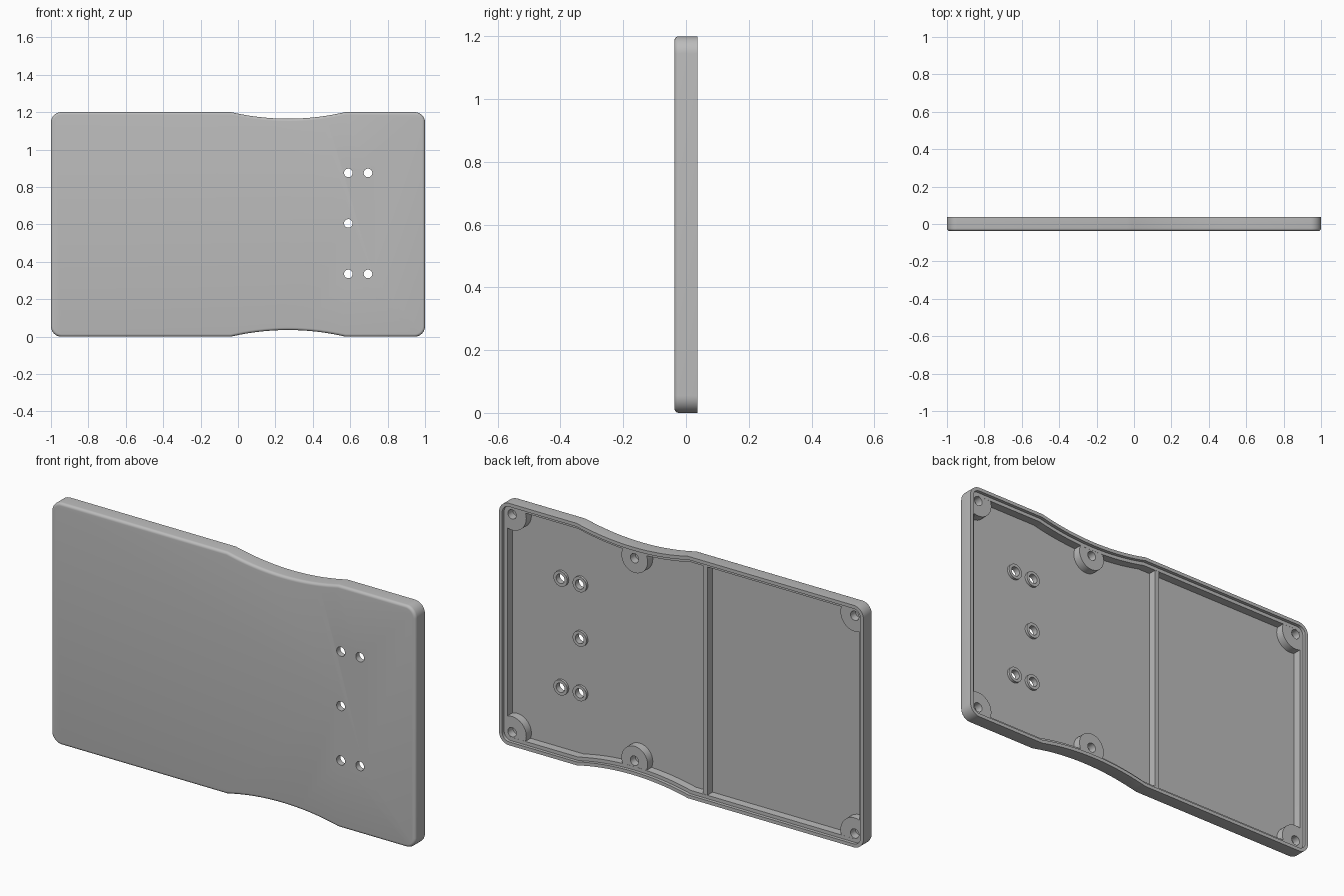
import bpy, bmesh, math
from mathutils import Vector

if "Cube" in bpy.data.objects:
    bpy.data.objects.remove(bpy.data.objects["Cube"], do_unlink=True)

grey = bpy.data.materials.new("plain_grey")
grey.use_nodes = True
grey.diffuse_color = (0.5, 0.5, 0.5, 1)
grey.node_tree.nodes["Principled BSDF"].inputs["Base Color"].default_value = (0.5, 0.5, 0.5, 1)

# Main dimensions
HEIGHT, BACK, FLOOR, LEDGE = 1.2, 0.037, -0.02, 0.021
CORNER, FILLET = 0.055, 0.014
WAIST_X, WAIST_HALF, WAIST_DEPTH = 0.268, 0.305, 0.035


def circle(cx, cz, r, n=32):
    return [Vector((cx + r * math.cos(2 * math.pi * i / n),
                    cz + r * math.sin(2 * math.pi * i / n))) for i in range(n)]


def outline():
    """Rounded rectangle with a shallow waist, counter-clockwise in x, z."""
    def corner(cx, cz, start):
        return [Vector((cx + CORNER * math.cos(math.radians(start + 9 * i)),
                        cz + CORNER * math.sin(math.radians(start + 9 * i)))) for i in range(11)]

    radius = (WAIST_HALF ** 2 + WAIST_DEPTH ** 2) / (2 * WAIST_DEPTH)
    waist = []
    for i in range(25):
        dx = WAIST_HALF * (i / 12 - 1)
        rise = math.sqrt(radius ** 2 - dx ** 2) - radius + WAIST_DEPTH
        waist.append(Vector((WAIST_X + dx, rise)))
    top = [Vector((p.x, HEIGHT - p.y)) for p in reversed(waist)]
    x, z = 1 - CORNER, HEIGHT - CORNER
    return (waist + corner(x, CORNER, -90) + corner(x, z, 0) + top
            + corner(-x, z, 90) + corner(-x, CORNER, 180))


def inset(points, d):
    """Move a closed outline inwards by an even distance."""
    result = []
    for i, p in enumerate(points):
        a = (p - points[i - 1]).normalized()
        b = (points[(i + 1) % len(points)] - p).normalized()
        na, nb = Vector((-a.y, a.x)), Vector((-b.y, b.x))
        result.append(p + (na + nb) * (d / (1 + na.dot(nb))))
    return result


def finish(bm, name):
    bmesh.ops.recalc_face_normals(bm, faces=bm.faces)
    mesh = bpy.data.meshes.new(name)
    bm.to_mesh(mesh)
    bm.free()
    mesh.materials.append(grey)
    obj = bpy.data.objects.new(name, mesh)
    bpy.context.collection.objects.link(obj)
    return obj


def loft(name, loops, cap_start=True, cap_end=True, closed=False):
    """Join loops of equal length, each given as (points, y)."""
    bm = bmesh.new()
    rings = [[bm.verts.new((p.x, y, p.y)) for p in pts] for pts, y in loops]
    pairs = list(zip(rings, rings[1:])) + ([(rings[-1], rings[0])] if closed else [])
    for a, b in pairs:
        for i in range(len(a)):
            j = (i + 1) % len(a)
            bm.faces.new((a[i], a[j], b[j], b[i]))
    if cap_start:
        bm.faces.new(rings[0])
    if cap_end:
        bm.faces.new(rings[-1])
    return finish(bm, name)


def activate(obj):
    bpy.ops.object.select_all(action='DESELECT')
    obj.select_set(True)
    bpy.context.view_layer.objects.active = obj


def smooth(obj):
    activate(obj)
    bpy.ops.object.shade_smooth_by_angle(angle=math.radians(30))


# Tray: filleted front, outer lip, inner ledge and recessed floor
shape = outline()
section = []
for i in range(6):
    t = math.radians(18 * i)
    section.append((FILLET * (1 - math.sin(t)), -BACK + FILLET * (1 - math.cos(t))))
section += [(0, BACK), (0.017, BACK), (0.017, LEDGE), (0.034, LEDGE), (0.034, FLOOR)]
tray = loft("cover_tray", [(inset(shape, d), y) for d, y in section])

# Screw holes through the plate, each with a short collar behind
hole_spots = [(0.59, 0.335), (0.695, 0.335), (0.59, 0.605), (0.59, 0.875), (0.695, 0.875)]
HOLE = 0.023
for x, z in hole_spots:
    cutter = loft("hole_cutter", [(circle(x, z, HOLE), -0.1), (circle(x, z, HOLE), 0.1)])
    cutter.hide_render = True
    activate(tray)
    cut = tray.modifiers.new("hole", 'BOOLEAN')
    cut.operation, cut.solver, cut.object = 'DIFFERENCE', 'EXACT', cutter
    bpy.ops.object.modifier_apply(modifier=cut.name)
    bpy.data.objects.remove(cutter, do_unlink=True)
    outer, inner = circle(x, z, 0.038), circle(x, z, HOLE)
    top = FLOOR + 0.012
    collar = loft("hole_collar", [(outer, FLOOR - 0.002), (outer, top), (inner, top),
                                  (inner, FLOOR - 0.002)], False, False, True)
    smooth(collar)
smooth(tray)


# Screw bosses with blind holes, merged into the wall
def boss(name, x, z, r, margin):
    outer = [Vector((max(-0.975, min(0.975, p.x)), max(margin, min(HEIGHT - margin, p.y))))
             for p in circle(x, z, r)]
    inner = circle(x, z, HOLE)
    top = LEDGE - 0.0005
    smooth(loft(name, [(outer, FLOOR - 0.002), (outer, top), (inner, top),
                       (inner, FLOOR + 0.002)], False, True))


for z in (0.06, HEIGHT - 0.06):
    for x in (-0.94, 0.94):
        boss("corner_boss", x, z, 0.078, 0.025)
for z in (0.098, HEIGHT - 0.098):
    boss("waist_boss", WAIST_X, z, 0.072, 0.055)

# Dividing rib across the inside
rib_profile = [Vector(c) for c in ((-0.132, 0.025), (-0.108, 0.025),
                                   (-0.108, HEIGHT - 0.025), (-0.132, HEIGHT - 0.025))]
loft("dividing_rib", [(rib_profile, FLOOR - 0.002), (rib_profile, LEDGE - 0.001)])
